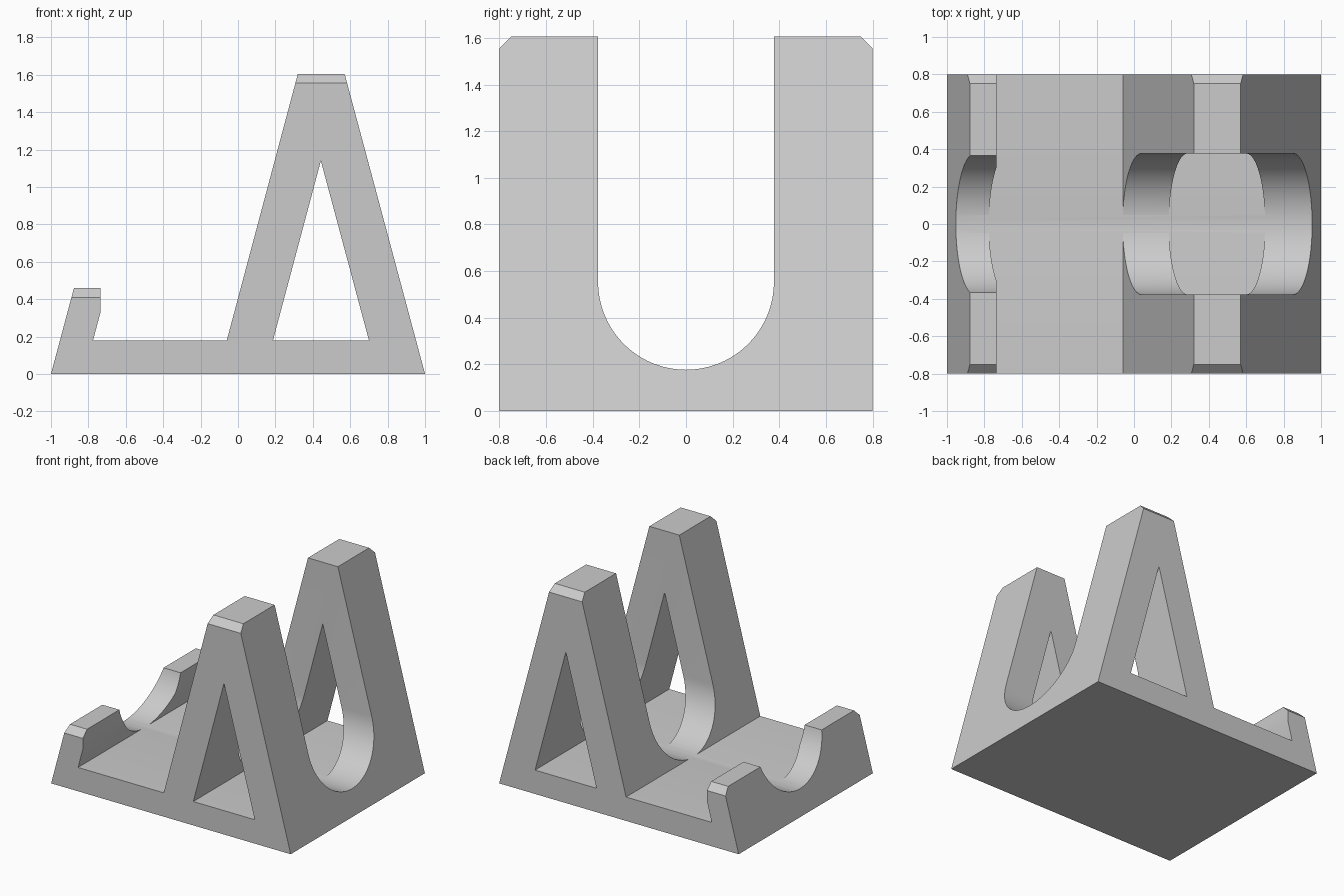
import bpy, bmesh, math

if "Cube" in bpy.data.objects:
    bpy.data.objects.remove(bpy.data.objects["Cube"], do_unlink=True)

# Single plain material
grey = bpy.data.materials.new("light grey")
grey.use_nodes = True
colour = (0.6, 0.6, 0.6, 1)
grey.diffuse_color = colour
grey.node_tree.nodes["Principled BSDF"].inputs["Base Color"].default_value = colour


def prism(name, outline, axis, half):
    """Extrude a 2D outline symmetrically along x or y (z stays up)."""
    place = (lambda a, z, d: (a, d, z)) if axis == "y" else (lambda a, z, d: (d, a, z))
    bm = bmesh.new()
    face = bm.faces.new([bm.verts.new(place(a, z, -half)) for a, z in outline])
    new = bmesh.ops.extrude_face_region(bm, geom=[face])["geom"]
    bmesh.ops.translate(bm, verts=[v for v in new if isinstance(v, bmesh.types.BMVert)],
                        vec=place(0, 0, 2 * half))
    bmesh.ops.recalc_face_normals(bm, faces=bm.faces)
    mesh = bpy.data.meshes.new(name)
    bm.to_mesh(mesh)
    bm.free()
    mesh.materials.append(grey)
    obj = bpy.data.objects.new(name, mesh)
    bpy.context.collection.objects.link(obj)
    return obj


FLOOR, TOP, LIP, DEPTH = 0.18, 1.605, 0.46, 0.8

# Side profile: base plate, front lip and leaning A-shaped support
stand = prism("stand", [(-1, 0), (1, 0), (0.57, TOP), (0.32, TOP), (-0.06, FLOOR),
                        (-0.775, FLOOR), (-0.735, 0.33), (-0.735, LIP), (-0.877, LIP)],
              "y", DEPTH)

# Chamfer the outer top edges of the support and lip
bm = bmesh.new()
bm.from_mesh(stand.data)
ends = [e for e in bm.edges
        if all(abs(v.co.y) > DEPTH - 0.01 for v in e.verts)
        and e.verts[0].co.y * e.verts[1].co.y > 0
        and any(all(abs(v.co.z - h) < 0.001 for v in e.verts) for h in (TOP, LIP))]
bmesh.ops.bevel(bm, geom=ends, offset=0.05, segments=1, affect="EDGES")
bm.to_mesh(stand.data)
bm.free()

# Triangular opening through the support
triangle = prism("triangle_cutter", [(0.187, FLOOR), (0.70, FLOOR), (0.443, 1.14)], "y", 1)

# U-shaped slot running through support and lip
R, CENTRE, STEPS = 0.377, 0.554, 48
arc = [(-R * math.cos(math.pi * i / STEPS), CENTRE - R * math.sin(math.pi * i / STEPS))
       for i in range(STEPS + 1)]
slot = prism("slot_cutter", arc + [(R, 2), (-R, 2)], "x", 1.2)

for cutter in (triangle, slot):
    cutter.hide_render = True
    mod = stand.modifiers.new(cutter.name, "BOOLEAN")
    mod.operation, mod.solver, mod.object = "DIFFERENCE", "EXACT", cutter

# Bake the cuts and discard the cutters
bpy.context.view_layer.update()
graph = bpy.context.evaluated_depsgraph_get()
result = bpy.data.meshes.new_from_object(stand.evaluated_get(graph))
stand.modifiers.clear()
stand.data = result
for cutter in (triangle, slot):
    bpy.data.objects.remove(cutter, do_unlink=True)

# Smooth the curved slot while keeping all corners crisp
bpy.ops.object.select_all(action="DESELECT")
stand.select_set(True)
bpy.context.view_layer.objects.active = stand
bpy.ops.object.shade_smooth_by_angle(angle=math.radians(20))
